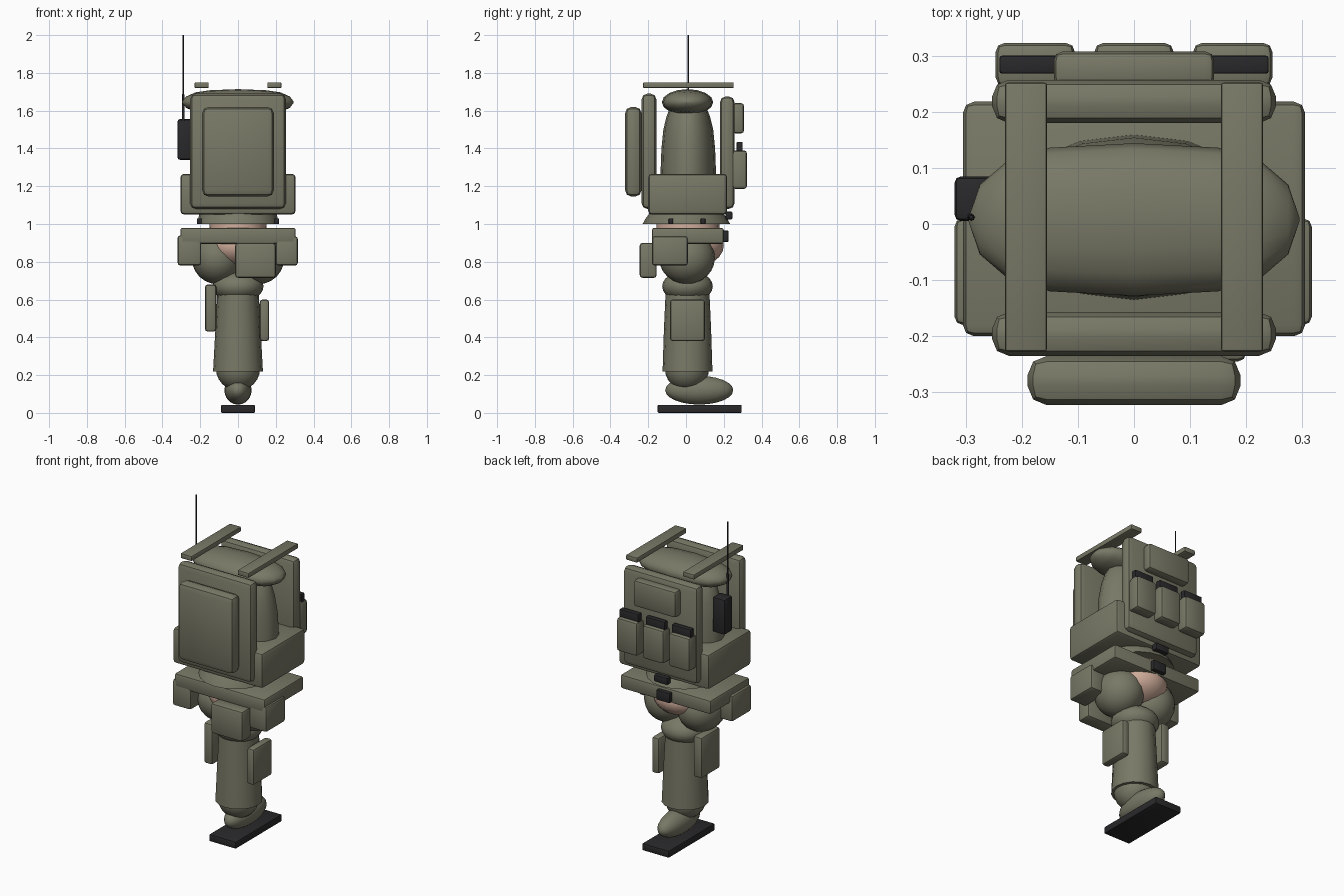
import bpy, bmesh, math
from mathutils import Vector

if "Cube" in bpy.data.objects:
    bpy.data.objects.remove(bpy.data.objects["Cube"])


def material(name, rgb):
    m = bpy.data.materials.new(name)
    m.diffuse_color = (*rgb, 1)
    m.use_nodes = True
    m.node_tree.nodes["Principled BSDF"].inputs["Base Color"].default_value = m.diffuse_color
    return m


GREEN = material("olive_cloth", (0.19, 0.19, 0.135))
BLACK = material("black_plastic", (0.022, 0.022, 0.024))
SKIN = material("skin", (0.62, 0.41, 0.32))


def finish(name, bm, mat, angle=35):
    bmesh.ops.recalc_face_normals(bm, faces=bm.faces)
    me = bpy.data.meshes.new(name)
    bm.to_mesh(me)
    bm.free()
    me.materials.append(mat)
    ob = bpy.data.objects.new(name, me)
    bpy.context.collection.objects.link(ob)
    bpy.ops.object.select_all(action='DESELECT')
    ob.select_set(True)
    bpy.context.view_layer.objects.active = ob
    bpy.ops.object.shade_smooth_by_angle(angle=math.radians(angle))
    return ob


def box(name, x, y, z, mat=GREEN, bevel=0.015):
    """Bevelled box from three (min, max) ranges."""
    bm = bmesh.new()
    bmesh.ops.create_cube(bm, size=1)
    for v in bm.verts:
        v.co = Vector([(r[0] + r[1]) / 2 + c * (r[1] - r[0]) for c, r in zip(v.co, (x, y, z))])
    if bevel:
        bmesh.ops.bevel(bm, geom=bm.edges[:], offset=bevel, segments=2, profile=0.5,
                        affect='EDGES', clamp_overlap=True)
    return finish(name, bm, mat)


def ball(name, c, r, mat=GREEN):
    bm = bmesh.new()
    bmesh.ops.create_uvsphere(bm, u_segments=20, v_segments=12, radius=1)
    for v in bm.verts:
        v.co = Vector([c[i] + v.co[i] * r[i] for i in range(3)])
    return finish(name, bm, mat, 60)


def loft(name, rings, c=(0, 0), axis='Z', mat=GREEN, n=16):
    """Elliptical rings (position, radius a, radius b) stacked along an axis and capped."""
    bm = bmesh.new()
    rows = []
    for p, a, b in rings:
        row = []
        for i in range(n):
            t = 2 * math.pi * i / n
            u, w = c[0] + a * math.cos(t), c[1] + b * math.sin(t)
            row.append(bm.verts.new((u, w, p) if axis == 'Z' else (p, u, w)))
        rows.append(row)
    for lo, hi in zip(rows, rows[1:]):
        for i in range(n):
            j = (i + 1) % n
            bm.faces.new((lo[i], lo[j], hi[j], hi[i]))
    bm.faces.new(rows[0])
    bm.faces.new(rows[-1])
    return finish(name, bm, mat, 50)


# Foot and leg
box("sole", (-0.09, 0.09), (-0.15, 0.295), (0, 0.043), BLACK, 0.006)
ball("shoe", (0, 0.07, 0.12), (0.072, 0.18, 0.076))
ball("ankle", (0, 0.005, 0.235), (0.117, 0.117, 0.117))
loft("trouser_leg", [(0.22, 0.132, 0.132), (0.44, 0.12, 0.125), (0.66, 0.108, 0.115)], (0, 0.008))
ball("upper_leg", (0, 0.008, 0.67), (0.135, 0.134, 0.085))
box("left_leg_pouch", (-0.175, -0.115), (-0.085, 0.1), (0.43, 0.68))
box("right_leg_pouch", (0.115, 0.165), (-0.085, 0.1), (0.38, 0.6))

# Hips and bare waist
ball("pelvis", (0, 0.015, 0.885), (0.17, 0.185, 0.12), SKIN)
loft("waist", [(0.9, 0.155, 0.17), (1.03, 0.15, 0.165)], (0, 0.01), mat=SKIN, n=20)
for s in (-1, 1):
    ball("hip", (s * 0.11, 0.005, 0.82), (0.135, 0.148, 0.138))

# Belt with its pouches and buckle
box("belt", (-0.305, 0.305), (-0.18, 0.2), (0.895, 0.98), bevel=0.012)
box("belt_buckle", (-0.045, 0.045), (0.19, 0.225), (0.905, 0.965), BLACK, 0.005)
box("left_hip_pouch", (-0.32, -0.195), (-0.18, 0.01), (0.78, 0.94))
box("right_hip_pouch", (0.2, 0.317), (-0.18, 0.01), (0.78, 0.935))
box("front_hip_pouch", (-0.015, 0.2), (-0.245, -0.155), (0.715, 0.9))

# Torso, hem and shoulders
loft("hem", [(1.0, 0.215, 0.232), (1.03, 0.21, 0.215), (1.07, 0.2, 0.185)], (0, 0.002), n=20)
loft("torso", [(1.05, 0.25, 0.15), (1.27, 0.247, 0.147), (1.4, 0.24, 0.142),
               (1.5, 0.222, 0.132), (1.57, 0.2, 0.115), (1.63, 0.16, 0.09)], (0, 0.012))
half = [(0.295, 0.003, 0.003), (0.275, 0.062, 0.03), (0.225, 0.105, 0.052), (0.15, 0.128, 0.063)]
loft("shoulders", [(-p, a, b) for p, a, b in half] + [(0, 0.136, 0.069)] + half[::-1],
     (0.008, 1.645), 'X')
for x in (-0.205, 0.205):
    for y in (-0.08, 0.09):
        box("hem_clip", (x - 0.012, x + 0.012), (y - 0.012, y + 0.012), (1.0, 1.03), BLACK, 0.004)
box("hem_buckle", (-0.045, 0.045), (0.21, 0.245), (1.025, 1.065), BLACK, 0.004)

# Vest
box("side_band", (-0.305, 0.305), (-0.2, 0.218), (1.05, 1.266), bevel=0.02)
box("front_plate", (-0.253, 0.253), (-0.235, -0.157), (1.08, 1.69), bevel=0.03)
box("back_plate", (-0.253, 0.253), (0.18, 0.257), (1.08, 1.675), bevel=0.03)
box("front_pack", (-0.19, 0.19), (-0.323, -0.235), (1.145, 1.62), bevel=0.035)
for s in (-1, 1):
    box("shoulder_strap", sorted((s * 0.155, s * 0.23)), (-0.227, 0.252), (1.72, 1.75), bevel=0.005)

# Row of pouches with dark tops
for x in (-0.176, 0, 0.176):
    box("magazine_pouch", (x - 0.071, x + 0.071), (0.245, 0.323), (1.185, 1.39), bevel=0.017)
    box("magazine", (x - 0.064, x + 0.064), (0.268, 0.3), (1.37, 1.435), BLACK, 0.005)
box("admin_pouch", (-0.143, 0.143), (0.245, 0.307), (1.48, 1.64))

# Radio and aerial
box("radio", (-0.32, -0.235), (0.005, 0.085), (1.34, 1.555), BLACK, 0.012)
loft("aerial", [(1.54, 0.008, 0.008), (1.68, 0.006, 0.006), (1.7, 0.004, 0.004), (2.0, 0.0035, 0.0035)],
     (-0.29, 0.012), mat=BLACK, n=8)
